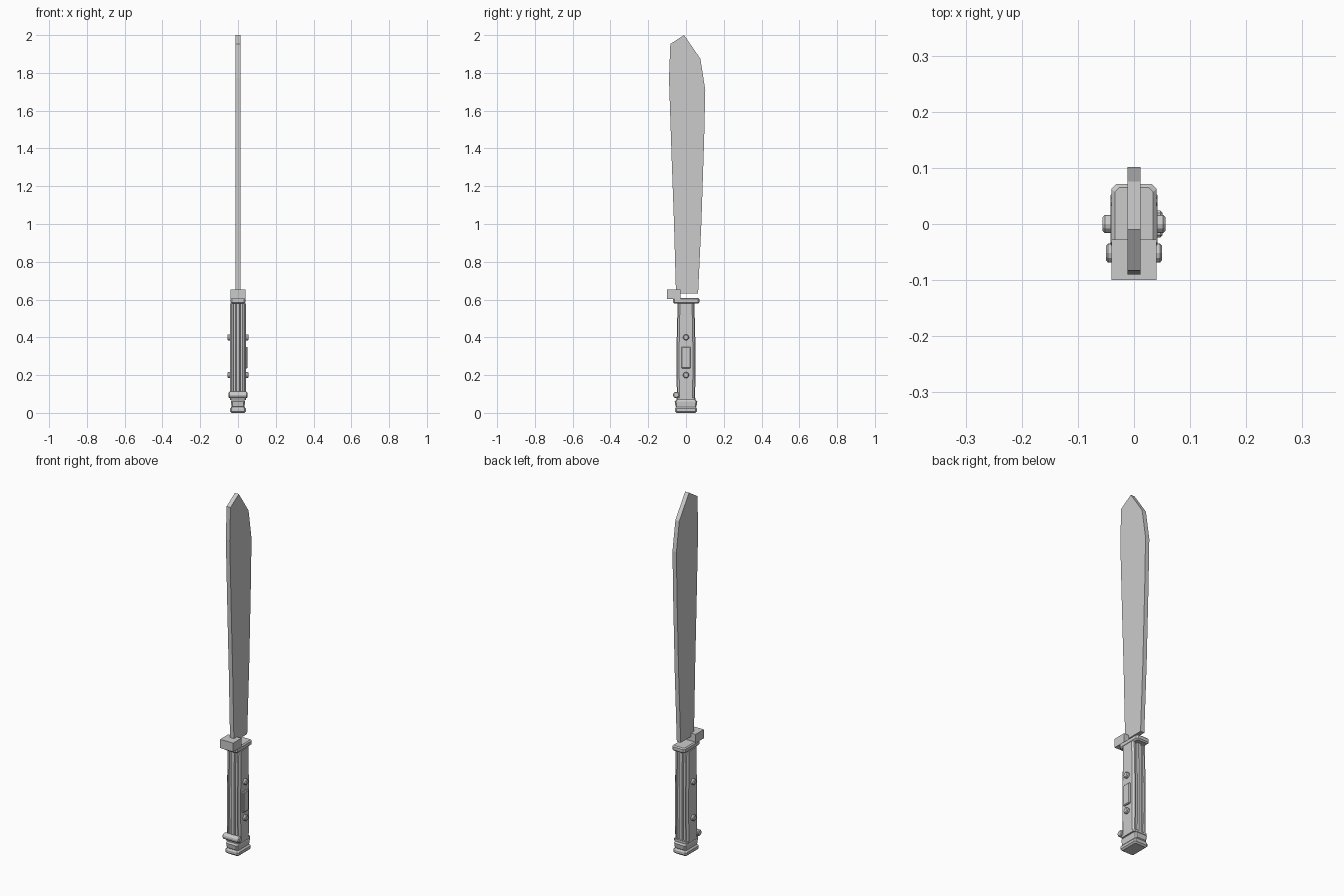
import bpy, bmesh, math
from mathutils import Matrix

if "Cube" in bpy.data.objects:
    bpy.data.objects.remove(bpy.data.objects["Cube"])

steel = bpy.data.materials.new("grey steel")
steel.diffuse_color = (0.6, 0.6, 0.6, 1)
steel.use_nodes = True
steel.node_tree.nodes["Principled BSDF"].inputs["Base Color"].default_value = steel.diffuse_color


def finish(bm, name):
    bmesh.ops.recalc_face_normals(bm, faces=bm.faces)
    me = bpy.data.meshes.new(name)
    bm.to_mesh(me)
    bm.free()
    me.materials.append(steel)
    ob = bpy.data.objects.new(name, me)
    bpy.context.collection.objects.link(ob)
    return ob


def loft(name, rings):
    """Skin a stack of equal-length rings and cap both ends."""
    bm = bmesh.new()
    rows = [[bm.verts.new(p) for p in r] for r in rings]
    for a, b in zip(rows, rows[1:]):
        for i in range(len(a)):
            j = (i + 1) % len(a)
            bm.faces.new((a[i], a[j], b[j], b[i]))
    bm.faces.new(rows[0])
    bm.faces.new(rows[-1])
    return finish(bm, name)


def octagon(hx, y0, y1, z, c):
    """Rectangle with chamfered corners at height z."""
    return [(-hx + c, y0, z), (hx - c, y0, z), (hx, y0 + c, z), (hx, y1 - c, z),
            (hx - c, y1, z), (-hx + c, y1, z), (-hx, y1 - c, z), (-hx, y0 + c, z)]


def box(name, x, y, z, bevel=0.0):
    bm = bmesh.new()
    size = [b - a for a, b in (x, y, z)]
    mid = [(a + b) / 2 for a, b in (x, y, z)]
    bmesh.ops.create_cube(bm, size=1, matrix=Matrix.Translation(mid) @ Matrix.Diagonal((*size, 1)))
    if bevel:
        bmesh.ops.bevel(bm, geom=bm.edges[:], offset=bevel, segments=1, affect='EDGES')
    return finish(bm, name)


def pin(name, y, z, r, half, sides=12):
    """Cylinder across the handle with a chamfered rim."""
    rings = []
    for x, k in ((-half, 0.75), (-half + 0.004, 1), (half - 0.004, 1), (half, 0.75)):
        rings.append([(x, y + r * k * math.cos(math.tau * i / sides),
                       z + r * k * math.sin(math.tau * i / sides)) for i in range(sides)])
    return loft(name, rings)


# Blade: flat outline extruded across x
outline = [(-0.053, 0.633), (0.064, 0.633), (0.082, 1.02), (0.096, 1.45), (0.102, 1.71),
           (0.076, 1.875), (-0.01, 2.0), (-0.083, 1.953), (-0.09, 1.77), (-0.076, 1.35),
           (-0.064, 1.02)]
loft("blade", [[(x, y, z) for y, z in outline] for x in (-0.012, 0.012)])

# Guard: front block and chamfered plate
box("guard_block", (-0.04, 0.04), (-0.1, -0.028), (0.603, 0.652))
loft("guard_plate", [octagon(hx, y0, y1, z, 0.008) for hx, y0, y1, z in
     ((0.033, -0.06, 0.064, 0.578), (0.04, -0.068, 0.071, 0.585),
      (0.04, -0.068, 0.071, 0.602), (0.034, -0.062, 0.065, 0.608))])

# Grip core with lengthwise flutes on the front and back
half = [(0.042, 0.0), (0.042, 0.036), (0.034, 0.047), (0.026, 0.047), (0.023, 0.040),
        (0.012, 0.040), (0.009, 0.050), (0.0, 0.050)]
right = half[1:-1]
back = right + [(-x, y) for x, y in reversed(right)]
section = back + [(-x, -y) for x, y in back]
loft("grip", [[(x, y * s, z) for x, y in section] for z, s in
     ((0.078, 0.96), (0.2, 1.0), (0.36, 1.0), (0.5, 0.93), (0.58, 0.88))])

# Rivets and the raised side panel
for z in (0.2, 0.4):
    pin("rivet", 0.0, z, 0.016, 0.056)
box("side_panel", (0.038, 0.051), (-0.024, 0.024), (0.235, 0.35), 0.004)

# Collar and rounded stud under the grip
loft("collar", [octagon(0.042, y0, 0.05, z, 0.006) for y0, z in ((-0.05, 0.068), (-0.05, 0.08))])
pin("collar_stud", -0.052, 0.095, 0.017, 0.05)

# Pommel: stepped and waisted
loft("pommel", [octagon(hx, -hy, hy, z, 0.007) for hx, hy, z in
     ((0.034, 0.05, 0.0), (0.042, 0.058, 0.008), (0.042, 0.058, 0.022), (0.035, 0.052, 0.031),
      (0.035, 0.056, 0.035), (0.037, 0.06, 0.06), (0.033, 0.053, 0.068))])
